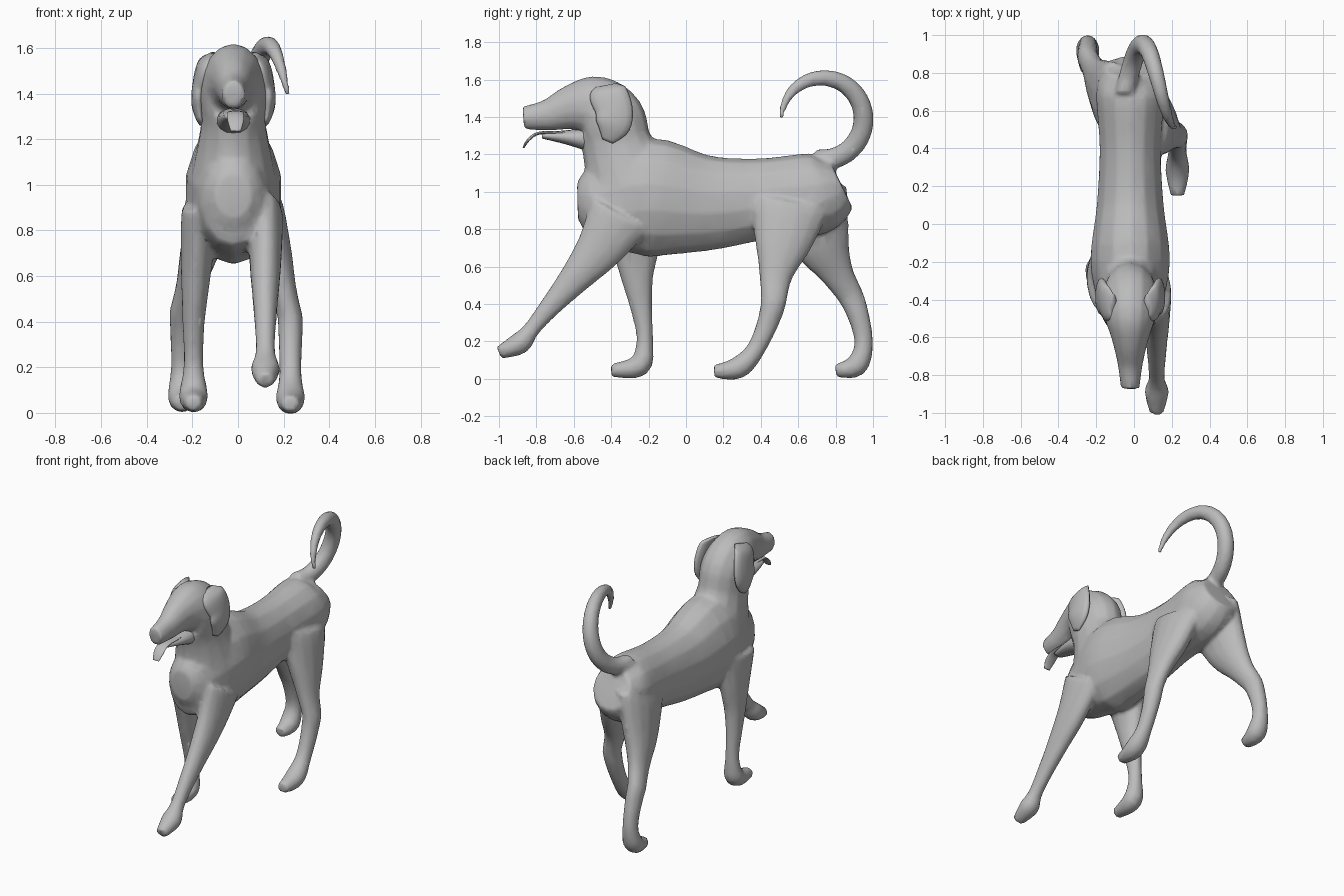
import bpy
import bmesh
from math import cos, sin, pi, radians
from mathutils import Vector

start_cube = bpy.data.objects.get("Cube")
if start_cube:
    bpy.data.objects.remove(start_cube, do_unlink=True)

coat = bpy.data.materials.new("plain grey")
coat.use_nodes = True
grey = (.5, .5, .5, 1)
coat.diffuse_color = grey
coat.node_tree.nodes["Principled BSDF"].inputs["Base Color"].default_value = grey

MIDDLE = -.02


def smooth_path(knots, steps=4):
    """Round off a chain of (y, z, radius) knots with a passing spline."""
    knots = [Vector(knot) for knot in knots]
    chain = [knots[0]] + knots + [knots[-1]]
    path = []
    for before, start, end, after in zip(chain, chain[1:], chain[2:], chain[3:]):
        for step in range(steps):
            t = step / steps
            leave, arrive = (end - before) / 2, (after - start) / 2
            bend = (end - start) * 3 - leave * 2 - arrive
            settle = (start - end) * 2 + leave + arrive
            path.append(start + leave * t + bend * t**2 + settle * t**3)
    path.append(knots[-1])
    return path


def sweep(bm, path, flatness, sideways, sides=14):
    """Skin oval rings square to a path. The flatness rule gives the width
    to depth ratio and the sideways rule gives x, both along the path."""
    last = len(path) - 1
    rings = []
    for index, point in enumerate(path):
        along = index / last
        y, z, radius = point
        heading = path[min(index + 1, last)] - path[max(index - 1, 0)]
        heading = Vector((0, heading.x, heading.y)).normalized()
        depth = Vector((0, -heading.z, heading.y)) * radius
        width = Vector((radius * flatness(along), 0, 0))
        centre = Vector((sideways(along), y, z))
        angles = [2 * pi * side / sides for side in range(sides)]
        rings.append([bm.verts.new(centre + depth * cos(a) + width * sin(a))
                      for a in angles])
    faces = [bm.faces.new(rings[0]), bm.faces.new(rings[-1][::-1])]
    for ring, following in zip(rings, rings[1:]):
        for side in range(sides):
            faces.append(bm.faces.new((ring[side], following[side],
                                       following[side - 1], ring[side - 1])))
    bmesh.ops.recalc_face_normals(bm, faces=faces)


def finish(bm, name):
    """Turn the mesh into a smooth shaded object with the coat colour."""
    mesh = bpy.data.meshes.new(name)
    bm.to_mesh(mesh)
    bm.free()
    mesh.materials.append(coat)
    for face in mesh.polygons:
        face.use_smooth = True
    obj = bpy.data.objects.new(name, mesh)
    bpy.context.collection.objects.link(obj)
    return obj


def centred(along):
    return MIDDLE


def leg_flatness(along):
    """Flat against the body at the top, round at the paw."""
    return .42 + .65 * min(1, along * 1.3)


def add_leg(bm, joints, radii, root, foot):
    """Sweep a leg that splays from its root to its foot."""
    knots = [(y, z, radius) for (y, z), radius in zip(joints, radii)]
    sweep(bm, smooth_path(knots), leg_flatness,
          lambda along: root + (foot - root) * min(1, along * 2.2))


skin = bmesh.new()

# Torso, from chest to rump
torso = [(-.58, .95, .1), (-.52, .95, .19), (-.42, .94, .25), (-.2, .97, .32),
         (.1, .94, .26), (.4, .96, .22), (.7, .99, .22), (.83, 1.04, .14)]
sweep(skin, smooth_path(torso), lambda along: .67 + .8 * (along - .4)**2, centred)

# Neck, skull and muzzle
head = [(-.3, 1.05, .25), (-.37, 1.25, .19), (-.41, 1.38, .195),
        (-.5, 1.45, .175), (-.61, 1.45, .125), (-.74, 1.41, .085),
        (-.87, 1.395, .062)]
sweep(skin, smooth_path(head), lambda along: .76 + .04 * along, centred)

# Forelegs, the left one reaching forward
fore_radii = [.18, .13, .085, .055, .045, .06, .035]
reaching = [(-.35, .88), (-.46, .7), (-.6, .53), (-.74, .37), (-.83, .26),
            (-.89, .19), (-1, .14)]
standing = [(-.29, .9), (-.27, .7), (-.26, .53), (-.235, .35), (-.22, .2),
            (-.25, .07), (-.4, .045)]
add_leg(skin, reaching, fore_radii, .12, .12)
add_leg(skin, standing, fore_radii, -.17, -.195)

# Hind legs, the left one swung forward and the right one trailing
hind_radii = [.22, .16, .09, .065, .05, .06, .035]
swung = [(.56, .95), (.52, .74), (.48, .55), (.46, .37), (.38, .17),
         (.28, .06), (.15, .04)]
trailing = [(.65, .98), (.72, .74), (.81, .56), (.9, .4), (.95, .2),
            (.91, .07), (.8, .045)]
add_leg(skin, swung, hind_radii, .09, .23)
add_leg(skin, trailing, hind_radii, -.11, -.245)

# Tail, an arc rooted in the rump, curling up, forward and to the left
tail = []
for step in range(25):
    along = step / 24
    angle = radians(-100 + 280 * along)
    tail.append(Vector((.73 + .22 * cos(angle), 1.39 + .22 * sin(angle),
                        .012 + .045 * (1 - along**3))))
sweep(skin, tail, lambda along: .95, lambda along: -.05 + .27 * along)

# Fuse the main forms into one continuous skin
body = finish(skin, "body")
fuse = body.modifiers.new("fuse", "REMESH")
fuse.mode = "VOXEL"
fuse.voxel_size = .014
fuse.use_smooth_shade = True
soften = body.modifiers.new("soften", "SMOOTH")
soften.iterations = 4
reduce = body.modifiers.new("reduce", "DECIMATE")
reduce.ratio = .2

# Hanging ears, mirrored about the middle of the head
ear = [(-.43, 1.57, .06), (-.42, 1.53, .1), (-.385, 1.44, .1),
       (-.39, 1.35, .09), (-.42, 1.27, .03)]
for name, side in (("left_ear", 1), ("right_ear", -1)):
    flap = bmesh.new()
    sweep(flap, smooth_path(ear), lambda along: .32,
          lambda along: MIDDLE + side * (.09 + .065 * sin(along * pi * .7)))
    finish(flap, name)

# Lower jaw, slightly open
jaw = bmesh.new()
jaw_line = [(-.53, 1.28, .06), (-.64, 1.292, .038), (-.77, 1.3, .015)]
sweep(jaw, smooth_path(jaw_line), lambda along: 1.2 + along, centred)
finish(jaw, "lower_jaw")

# Tongue, hanging over the jaw
tongue = bmesh.new()
tongue_line = [(-.64, 1.315, .008), (-.78, 1.315, .008), (-.84, 1.28, .008),
               (-.87, 1.235, .005)]
sweep(tongue, smooth_path(tongue_line), lambda along: 4.5, lambda along: -.01)
finish(tongue, "tongue")
